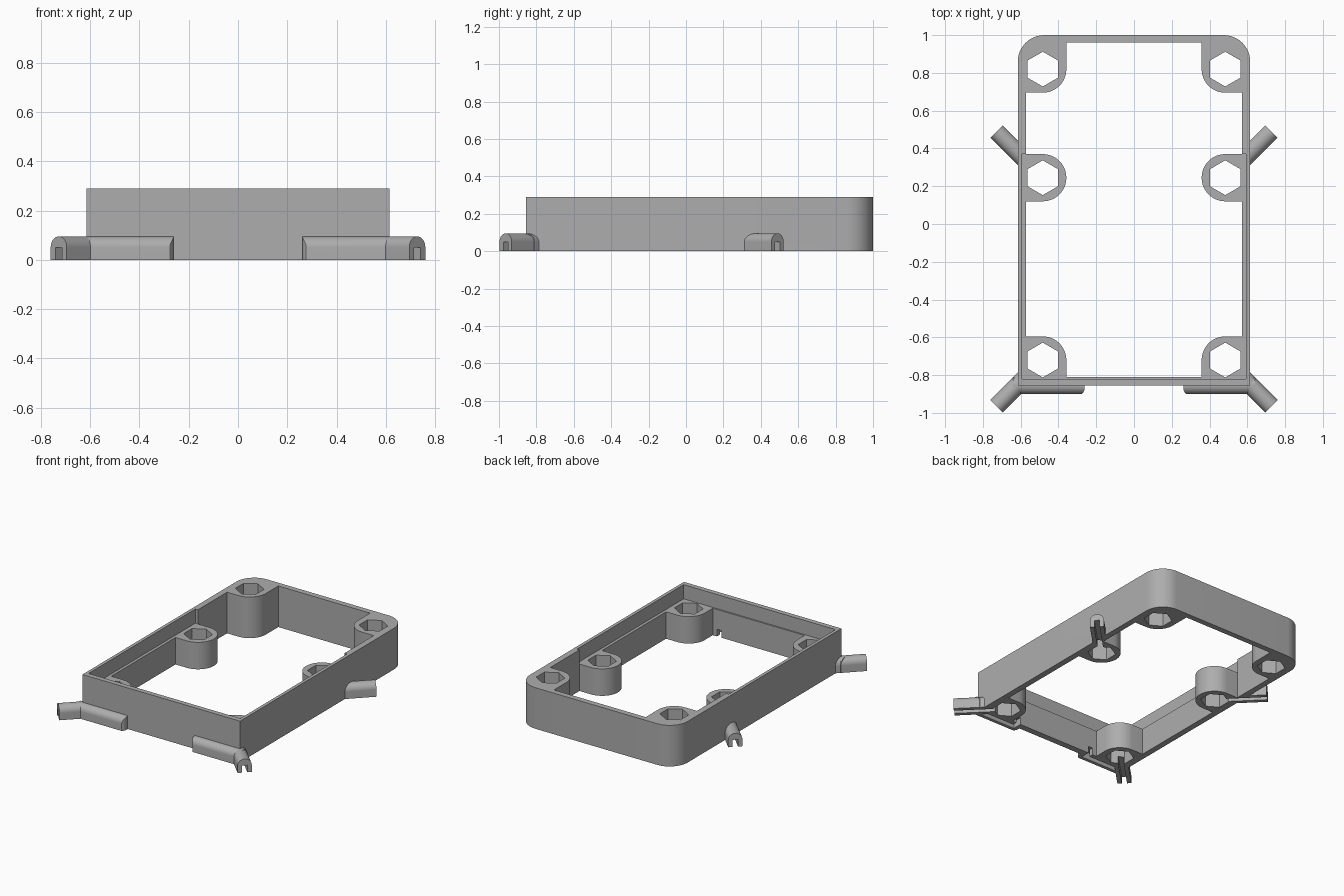
import bpy
import bmesh
import math
from mathutils import Matrix, Vector

if "Cube" in bpy.data.objects:
    bpy.data.objects.remove(bpy.data.objects["Cube"])

grey = bpy.data.materials.new("plain_grey")
grey.use_nodes = True
grey.diffuse_color = (0.42, 0.42, 0.42, 1)
grey.node_tree.nodes["Principled BSDF"].inputs["Base Color"].default_value = grey.diffuse_color

WALL_X, FRONT, BACK, TOP, LEDGE = 0.615, -0.855, 1.0, 0.29, 0.19
POST_X, POST_R = 0.483, 0.125
POST_Y = {"rear": 0.82, "middle": 0.245, "front": -0.72}


def prism(name, points, depth, matrix):
    """Extrude a flat outline along its local z and place it."""
    bm = bmesh.new()
    face = bm.faces.new([bm.verts.new((x, y, 0)) for x, y in points])
    top = bmesh.ops.extrude_face_region(bm, geom=[face])["geom"]
    verts = [v for v in top if isinstance(v, bmesh.types.BMVert)]
    bmesh.ops.translate(bm, vec=(0, 0, depth), verts=verts)
    bm.transform(matrix)
    bmesh.ops.recalc_face_normals(bm, faces=bm.faces)
    mesh = bpy.data.meshes.new(name)
    bm.to_mesh(mesh)
    bm.free()
    mesh.materials.append(grey)
    obj = bpy.data.objects.new(name, mesh)
    bpy.context.collection.objects.link(obj)
    return obj


def upright(name, points, z0, z1):
    return prism(name, points, z1 - z0, Matrix.Translation((0, 0, z0)))


def along(name, points, start, end):
    """Extrude an outline (side, height) from one ground point to another."""
    a, b = Vector((*start, 0)), Vector((*end, 0))
    d = (b - a).normalized()
    up = Vector((0, 0, 1))
    rot = Matrix((up.cross(d), up, d)).transposed().to_4x4()
    return prism(name, points, (b - a).length, Matrix.Translation(a) @ rot)


def rounded(x0, y0, x1, y1, radii):
    """Rectangle with one radius per corner, from (x0, y0) anticlockwise."""
    points = []
    corners = ((x0, y0, 1, 1), (x1, y0, -1, 1), (x1, y1, -1, -1), (x0, y1, 1, -1))
    for i, ((x, y, sx, sy), r) in enumerate(zip(corners, radii)):
        steps = 12 if r else 0
        for k in range(steps + 1):
            a = math.pi + (i + k / max(steps, 1)) * math.pi / 2
            points.append((x + sx * r + r * math.cos(a), y + sy * r + r * math.sin(a)))
    return points


def mirrored(points, side):
    return [(side * x, y) for x, y in points]


def boolean(obj, cutters, operation="DIFFERENCE"):
    for cutter in cutters:
        cutter.hide_render = True
        mod = obj.modifiers.new("cut", "BOOLEAN")
        mod.operation, mod.solver, mod.object = operation, "EXACT", cutter
    graph = bpy.context.evaluated_depsgraph_get()
    mesh = bpy.data.meshes.new_from_object(obj.evaluated_get(graph))
    obj.modifiers.clear()
    obj.data = mesh


# Screw posts and their hexagonal holes
posts, holes = [], []
for side in (1, -1):
    for place, y in POST_Y.items():
        low, high = y - POST_R, y + POST_R
        radii = (POST_R, 0, 0, POST_R)
        if place == "rear":
            high, radii = BACK + 0.1, (POST_R, 0, 0, 0)
        if place == "front":
            low, radii = FRONT - 0.1, (0, 0, 0, POST_R)
        outline = rounded(POST_X - POST_R, low, WALL_X + 0.1, high, radii)
        height = 0.6 if place == "rear" else LEDGE
        posts.append(upright("post_shape", mirrored(outline, side), -0.3, height))
        ring = [math.radians(30 + 60 * k) for k in range(6)]
        hexagon = [(POST_X + 0.092 * math.cos(a), y + 0.092 * math.sin(a)) for a in ring]
        holes.append(upright("hex_cutter", mirrored(hexagon, side), -0.1, 0.5))

# Cavity that leaves the posts standing, and the wider recess above the ledge
cavity = upright("cavity_cutter", rounded(-0.572, -0.81, 0.572, 0.96, [0] * 4), -0.1, 0.4)
boolean(cavity, posts)
recess = upright("recess_cutter", rounded(-0.592, -0.82, 0.592, 0.37, [0] * 4), LEDGE, 0.4)
core = upright("core_cutter", rounded(-0.6, -0.84, 0.6, 0.98, [0] * 4), -0.1, 0.4)

# Wire channels under the arms, and an arched slanting hole through the front
arch = rounded(-0.046, 0, 0.046, 0.095, (0, 0, 0.045, 0.045))
slot = rounded(-0.0175, -0.05, 0.0175, 0.05, [0] * 4)
arch_hole = rounded(-0.032, -0.05, 0.032, 0.06, (0, 0, 0.031, 0.031))
wire_hole = along("wire_hole_cutter", arch_hole, (0.0, -0.945), (0.2, -0.745))
channels = {}
for side in (1, -1):
    for place, sy in (("middle", 1), ("front", -1)):
        y = POST_Y[place]
        channels[side, place] = along("channel_cutter", slot,
                                      (side * (POST_X + 0.3), y + sy * 0.3), (side * POST_X, y))
    channels[side, "bar"] = along("bar_channel_cutter", slot,
                                  (side * 0.63, -0.86), (side * 0.29, -0.86))
    channels[side, "exit"] = along("exit_cutter", slot,
                                   (side * 0.308, -0.87), (side * 0.308, -0.79))

# Frame with square front corners and round rear corners
frame = upright("frame", rounded(-WALL_X, FRONT, WALL_X, BACK, (0, 0, 0.14, 0.14)), 0, TOP)
boolean(frame, [cavity, recess, wire_hole] + holes + list(channels.values()))
parts = [frame]

# Diagonal arms and the bars along the front
for side in (1, -1):
    name = "left" if side == 1 else "right"
    for place, sy in (("middle", 1), ("front", -1)):
        y, reach = POST_Y[place], 0.2445
        arm = along(f"{place}_arm_{name}", arch,
                    (side * (POST_X + reach), y + sy * reach), (side * (POST_X + 0.06), y + sy * 0.06))
        boolean(arm, [core, channels[side, place]])
        parts.append(arm)
    bar = along(f"front_bar_{name}", arch, (side * 0.64, FRONT), (side * 0.262, FRONT))
    limit = upright("bar_limit", mirrored(rounded(0.262, -0.91, 0.66, -0.8, (0.04, 0, 0, 0)), side), -0.1, 0.2)
    boolean(bar, [limit], "INTERSECT")
    boolean(bar, [core] + [channels[side, k] for k in ("front", "bar", "exit")])
    parts.append(bar)

# Remove the helper shapes and shade the round faces smooth
for obj in list(bpy.context.collection.objects):
    if obj.hide_render:
        bpy.data.objects.remove(obj)
for obj in bpy.context.selected_objects:
    obj.select_set(False)
for obj in parts:
    obj.select_set(True)
bpy.context.view_layer.objects.active = frame
bpy.ops.object.shade_smooth_by_angle(angle=math.radians(30))
